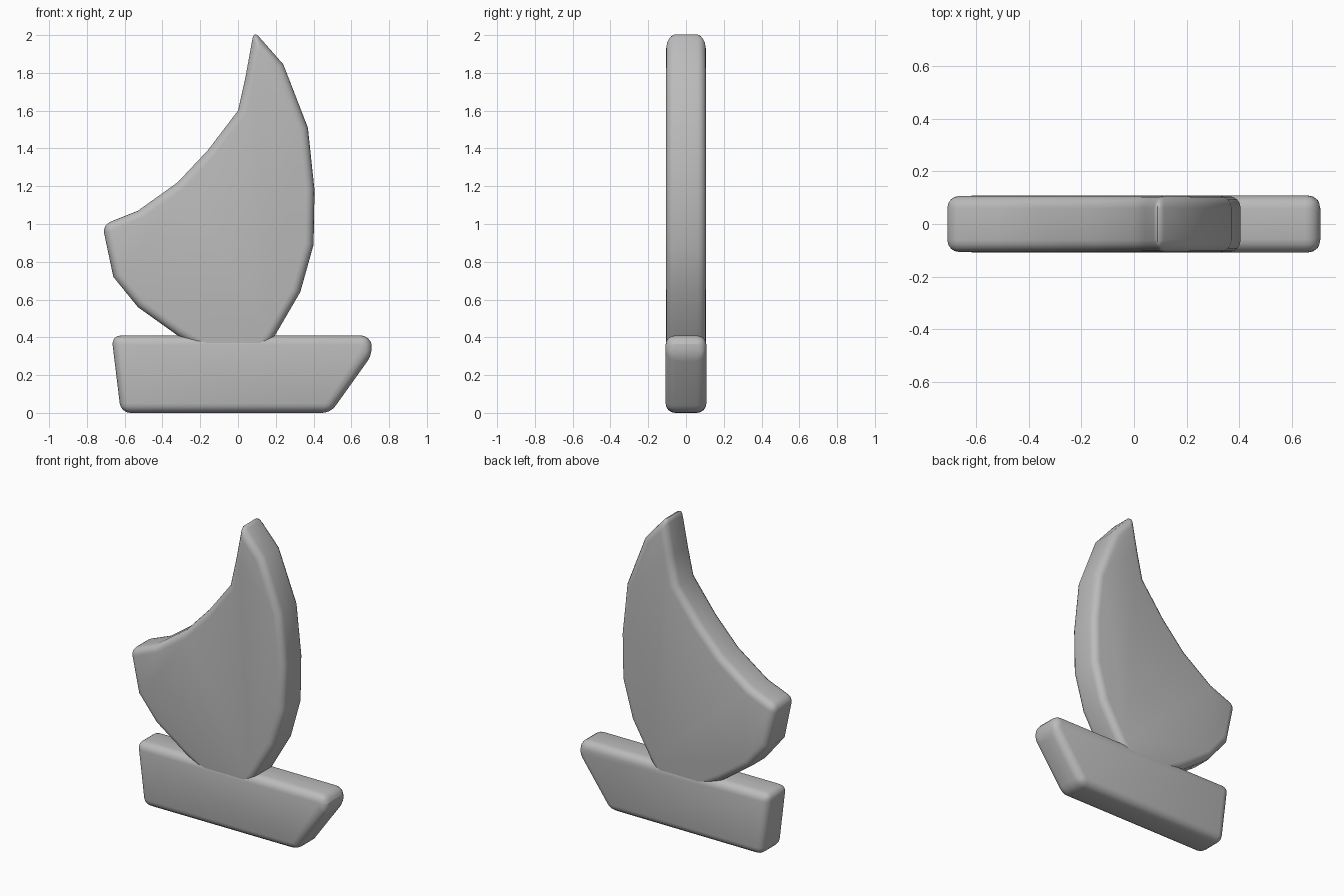
import bpy, bmesh, math

cube = bpy.data.objects.get("Cube")
if cube:
    bpy.data.objects.remove(cube, do_unlink=True)

grey = bpy.data.materials.new("plain_grey")
grey.use_nodes = True
colour = (0.5, 0.5, 0.5, 1)
grey.diffuse_color = colour
grey.node_tree.nodes["Principled BSDF"].inputs["Base Color"].default_value = colour


def rounded_slab(name, outline, half_depth, radius):
    """Extrude an outline in x and z along y, then round its rim and sharp corners."""
    bm = bmesh.new()
    face = bm.faces.new([bm.verts.new((x, -half_depth, z)) for x, z in outline])
    extruded = bmesh.ops.extrude_face_region(bm, geom=[face], use_keep_orig=True)
    moved = [v for v in extruded["geom"] if isinstance(v, bmesh.types.BMVert)]
    bmesh.ops.translate(bm, verts=moved, vec=(0, 2 * half_depth, 0))
    bmesh.ops.recalc_face_normals(bm, faces=bm.faces)
    sharp = [e for e in bm.edges if e.calc_face_angle(0) > math.radians(40)]
    bmesh.ops.bevel(bm, geom=sharp, offset=radius, offset_type="OFFSET",
                    segments=4, profile=0.5, affect="EDGES", clamp_overlap=False)
    mesh = bpy.data.meshes.new(name)
    bm.to_mesh(mesh)
    bm.free()
    mesh.materials.append(grey)
    obj = bpy.data.objects.new(name, mesh)
    bpy.context.collection.objects.link(obj)
    bpy.ops.object.select_all(action="DESELECT")
    obj.select_set(True)
    bpy.context.view_layer.objects.active = obj
    bpy.ops.object.shade_smooth_by_angle(angle=math.radians(45))
    return obj


# Hull with a raked bow
rounded_slab("hull", [(-0.62, 0), (0.49, 0), (0.715, 0.315), (0.7, 0.41), (-0.67, 0.41)],
             0.108, 0.05)

# Curved sail, its foot sunk into the hull
leading_edge = [(0.05, 0.2), (0.19, 0.4), (0.33, 0.64), (0.4, 0.89), (0.405, 1.18),
                (0.37, 1.51), (0.24, 1.845)]
tip = [(0.084, 2.022)]
trailing_edge = [(0.04, 1.78), (0, 1.6), (-0.16, 1.39), (-0.32, 1.22), (-0.53, 1.07),
                 (-0.718, 0.995), (-0.66, 0.72), (-0.53, 0.56), (-0.32, 0.41), (-0.1, 0.28)]
rounded_slab("sail", leading_edge + tip + trailing_edge, 0.106, 0.045)
